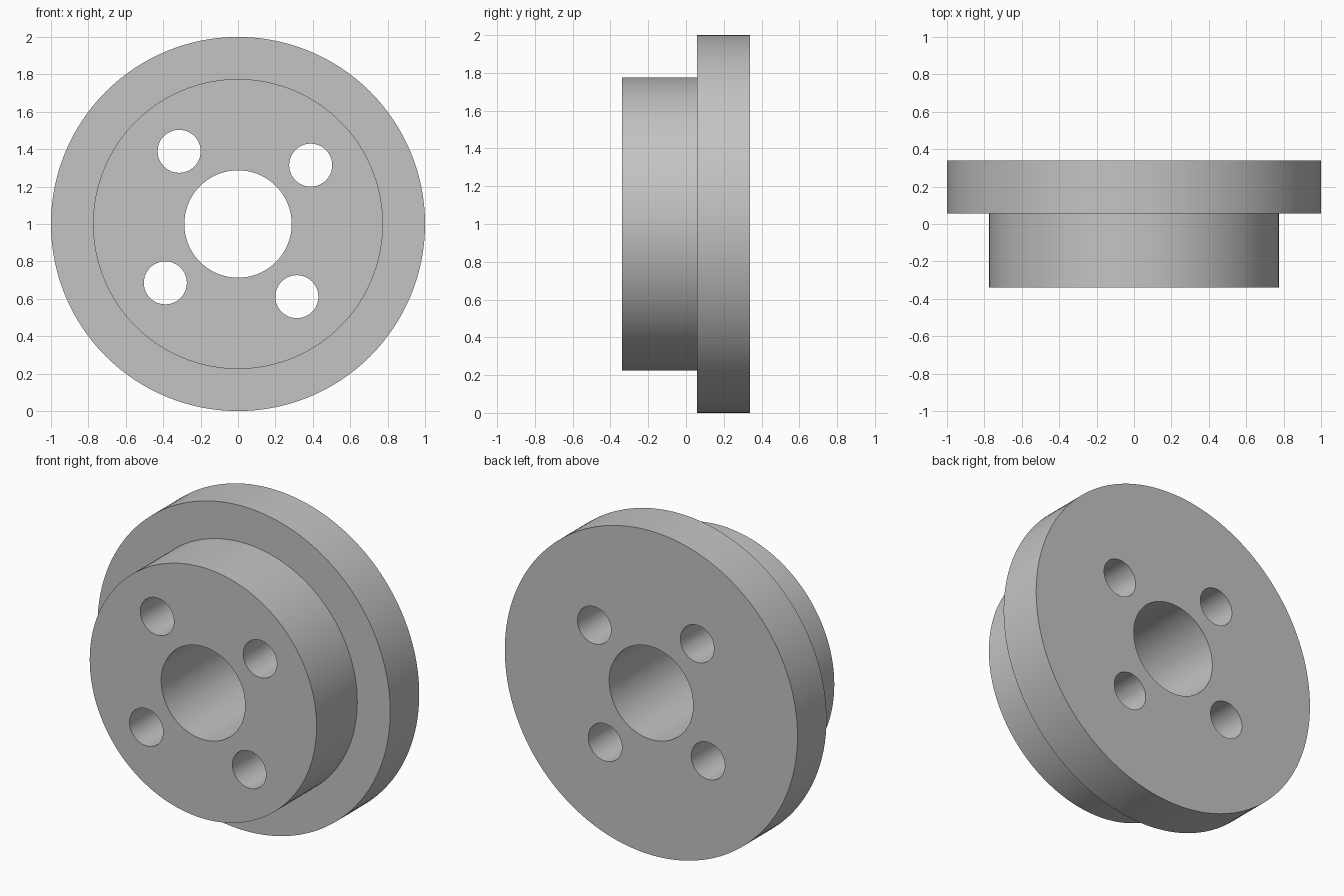
import bpy
import bmesh
from math import cos, sin, pi, radians
from mathutils import Matrix, Vector

CENTRE_Z = 1.0
HUB_RADIUS, FLANGE_RADIUS, BORE_RADIUS = 0.775, 1.0, 0.287
FRONT_Y, STEP_Y, BACK_Y = -0.34, 0.057, 0.34
BOLT_CIRCLE, BOLT_RADIUS, BOLT_ANGLE = 0.5, 0.115, radians(39)

cube = bpy.data.objects.get("Cube")
if cube:
    bpy.data.objects.remove(cube, do_unlink=True)

# Single plain grey
grey = bpy.data.materials.new("plain grey")
grey.use_nodes = True
colour = (0.55, 0.55, 0.55, 1)
grey.diffuse_color = colour
grey.node_tree.nodes["Principled BSDF"].inputs["Base Color"].default_value = colour


def add_object(name, bm):
    bmesh.ops.recalc_face_normals(bm, faces=bm.faces)
    mesh = bpy.data.meshes.new(name)
    bm.to_mesh(mesh)
    bm.free()
    mesh.materials.append(grey)
    obj = bpy.data.objects.new(name, mesh)
    bpy.context.collection.objects.link(obj)
    return obj


def lathe(name, profile, steps=128):
    """Revolve a closed (radius, y) profile around the y axis."""
    bm = bmesh.new()
    verts = [bm.verts.new((r, y, CENTRE_Z)) for r, y in profile]
    edges = [bm.edges.new((a, b)) for a, b in zip(verts, verts[1:] + verts[:1])]
    bmesh.ops.spin(bm, geom=verts + edges, cent=(0, 0, CENTRE_Z), axis=(0, 1, 0),
                   angle=2 * pi, steps=steps, use_duplicate=False)
    bmesh.ops.remove_doubles(bm, verts=bm.verts, dist=0.0001)
    return add_object(name, bm)


# Stepped body: hub in front, wider flange behind, bore through the middle
body = lathe("flanged_hub", [
    (BORE_RADIUS, FRONT_Y), (HUB_RADIUS, FRONT_Y), (HUB_RADIUS, STEP_Y),
    (FLANGE_RADIUS, STEP_Y), (FLANGE_RADIUS, BACK_Y), (BORE_RADIUS, BACK_Y)])

# Four bolt holes on a rotated bolt circle
bm = bmesh.new()
for i in range(4):
    a = BOLT_ANGLE + i * pi / 2
    place = Vector((BOLT_CIRCLE * cos(a), 0, CENTRE_Z + BOLT_CIRCLE * sin(a)))
    bmesh.ops.create_cone(bm, cap_ends=True, segments=48, radius1=BOLT_RADIUS,
                          radius2=BOLT_RADIUS, depth=1,
                          matrix=Matrix.Translation(place) @ Matrix.Rotation(pi / 2, 4, "X"))
cutter = add_object("bolt_hole_cutter", bm)
cutter.hide_render = True

bpy.ops.object.select_all(action="DESELECT")
bpy.context.view_layer.objects.active = body
body.select_set(True)
cut = body.modifiers.new("bolt holes", "BOOLEAN")
cut.operation = "DIFFERENCE"
cut.solver = "EXACT"
cut.object = cutter
bpy.ops.object.modifier_apply(modifier=cut.name)
bpy.data.objects.remove(cutter, do_unlink=True)

# Smooth round walls, crisp rims
bpy.ops.object.shade_smooth_by_angle(angle=radians(30))
